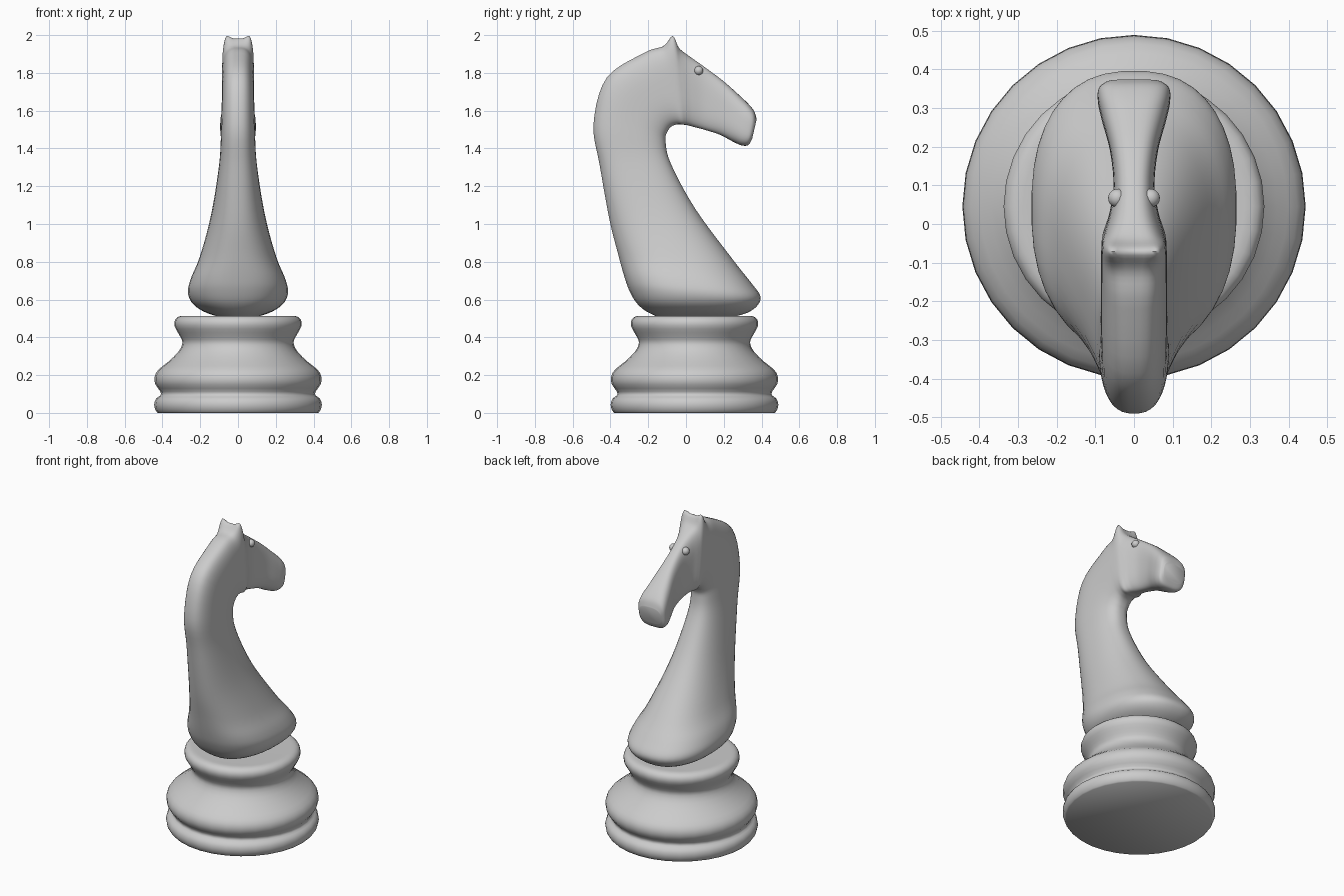
import bpy, bmesh, math
from mathutils import Vector

if "Cube" in bpy.data.objects:
    bpy.data.objects.remove(bpy.data.objects["Cube"])

def ring_mesh(name, rings):
    """Skin a list of closed point rings, capping both ends."""
    bm = bmesh.new()
    vr = [[bm.verts.new(p) for p in r] for r in rings]
    n = len(vr[0])
    for a, b in zip(vr, vr[1:]):
        for i in range(n):
            j = (i + 1) % n
            bm.faces.new((a[i], a[j], b[j], b[i]))
    bm.faces.new(vr[0])
    bm.faces.new(vr[-1])
    bmesh.ops.recalc_face_normals(bm, faces=bm.faces)
    me = bpy.data.meshes.new(name)
    bm.to_mesh(me)
    bm.free()
    ob = bpy.data.objects.new(name, me)
    bpy.context.collection.objects.link(ob)
    smooth(ob)
    return ob

def smooth(ob):
    bpy.ops.object.select_all(action='DESELECT')
    ob.select_set(True)
    bpy.context.view_layer.objects.active = ob
    bpy.ops.object.shade_smooth_by_angle(angle=math.radians(50))

def spline(rows, steps):
    """Catmull-Rom through rows of parameters."""
    out = []
    for i in range(len(rows) - 1):
        p = [Vector(rows[min(max(i + k, 0), len(rows) - 1)]) for k in (-1, 0, 1, 2)]
        for s in range(steps):
            t = s / steps
            out.append(0.5 * (2 * p[1] + (p[2] - p[0]) * t
                              + (2 * p[0] - 5 * p[1] + 4 * p[2] - p[3]) * t * t
                              + (3 * p[1] - p[0] - 3 * p[2] + p[3]) * t ** 3))
    return out + [Vector(rows[-1])]

# turned base
CY = 0.045
profile = [(.425, 0), (.437, .015), (.444, .045), (.434, .075), (.412, .092), (.41, .112),
           (.437, .15), (.442, .19), (.422, .228), (.37, .27), (.318, .32), (.296, .36),
           (.298, .388), (.318, .425), (.337, .463), (.332, .495), (.307, .512), (.27, .513)]
SIDES = 32
ring_mesh("base", [[(r * math.cos(2 * math.pi * i / SIDES),
                     CY + r * math.sin(2 * math.pi * i / SIDES), z)
                    for i in range(SIDES)] for r, z in spline(profile, 2)])

# horse body: back y/z, front y/z, half width, section squareness, ear dip
stations = [
    (-.15, .508, .25, .508, .10, 2.3, 0),
    (-.215, .54, .33, .532, .18, 2.3, 0),
    (-.265, .585, .382, .572, .24, 2.4, 0),
    (-.302, .65, .394, .62, .265, 2.4, 0),
    (-.327, .72, .345, .69, .252, 2.4, 0),
    (-.36, .84, .25, .81, .203, 2.3, 0),
    (-.405, 1.02, .05, 1.08, .142, 2.3, 0),
    (-.457, 1.31, -.08, 1.32, .10, 2.5, 0),
    (-.49, 1.53, -.108, 1.44, .09, 2.6, 0),
    (-.42, 1.775, -.098, 1.488, .086, 2.8, 0),
    (-.22, 1.907, -.075, 1.517, .085, 3, 0),
    (-.125, 1.94, -.045, 1.527, .085, 3.5, 0),
    (-.072, 1.98, -.02, 1.526, .083, 4.5, .03),
    (-.035, 1.93, .005, 1.523, .076, 3.5, .008),
    (.02, 1.887, .04, 1.514, .063, 3, 0),
    (.10, 1.83, .10, 1.498, .053, 3, 0),
    (.20, 1.755, .18, 1.472, .062, 3, 0),
    (.29, 1.675, .25, 1.435, .083, 3, 0),
    (.336, 1.63, .295, 1.416, .093, 3.2, 0),
    (.362, 1.595, .33, 1.418, .092, 3.2, 0),
    (.374, 1.555, .35, 1.45, .075, 3, 0),
]
N = 40
rings = []
for by, bz, fy, fz, w, e, ear in spline(stations, 5):
    b, f = Vector((0, by, bz)), Vector((0, fy, fz))
    mid, half = (b + f) / 2, (b - f) / 2
    ring = []
    for i in range(N):
        a = 2 * math.pi * (i + .5) / N
        c, s = math.cos(a), math.sin(a)
        u = math.copysign(abs(c) ** (2 / e), c)
        v = math.copysign(abs(s) ** (2 / e), s)
        p = mid + half * v
        p.x = w * u
        if s > 0:                      # raise the corners into two ears
            p.z += ear * (1.4 * min(abs(u) / .75, 1) ** 2 - .2) * v ** 3
        ring.append(p)
    rings.append(ring)
ring_mesh("horse_body", rings)

# eyes
for side, x in (("left", -.043), ("right", .043)):
    bpy.ops.mesh.primitive_uv_sphere_add(segments=20, ring_count=12, radius=.024,
                                         location=(x, .067, 1.812))
    eye = bpy.context.object
    eye.name = side + "_eye"
    smooth(eye)
